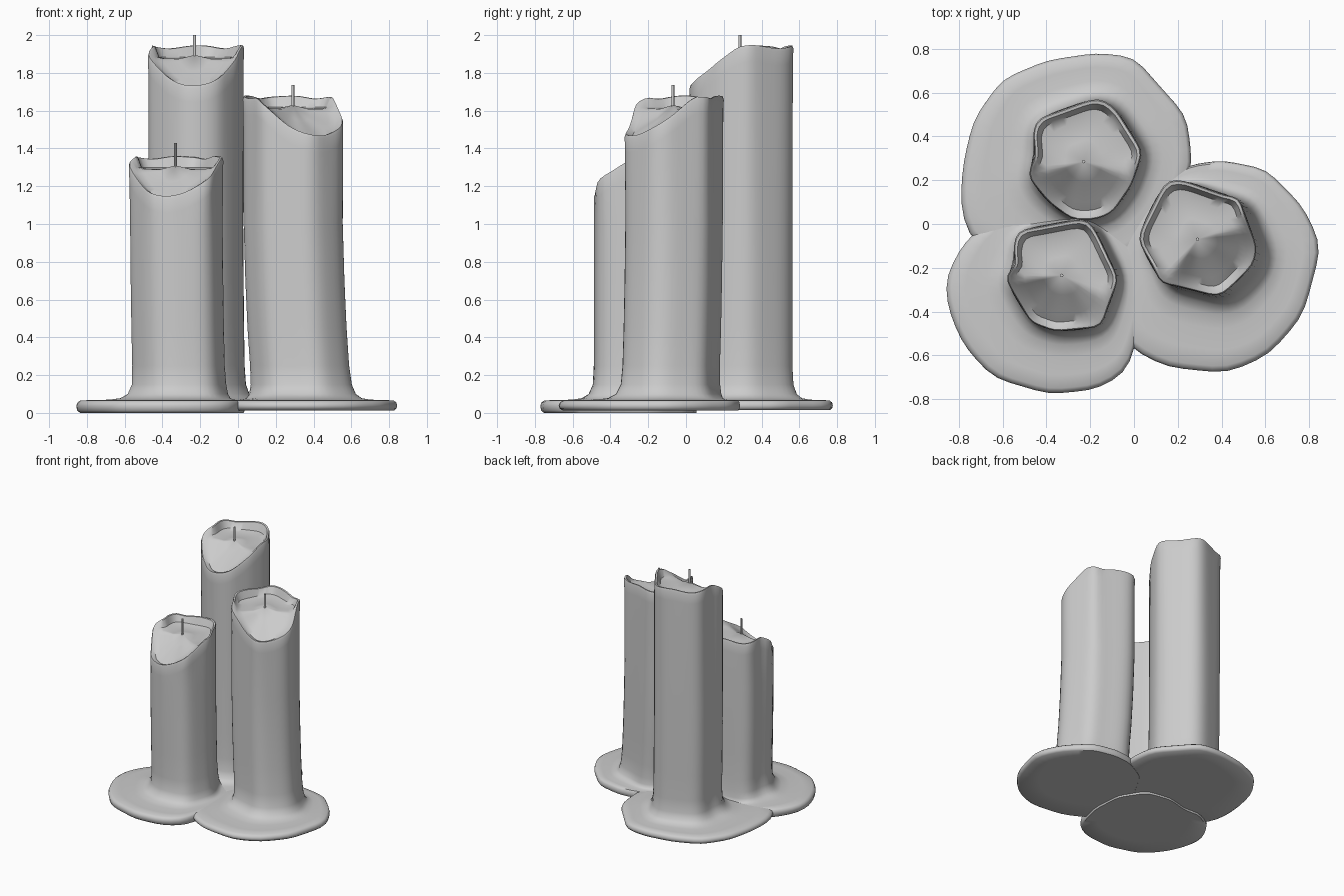
import bpy, bmesh, math

if "Cube" in bpy.data.objects:
    bpy.data.objects.remove(bpy.data.objects["Cube"])

N = 56
ANG = [2 * math.pi * i / N for i in range(N)]


def polar(points, c):
    """Resample an outline as N radii around centre c."""
    pts = sorted((math.atan2(y - c[1], x - c[0]) % (2 * math.pi),
                  math.hypot(x - c[0], y - c[1])) for x, y in points)
    pts = [(pts[-1][0] - 2 * math.pi, pts[-1][1])] + pts + [(pts[0][0] + 2 * math.pi, pts[0][1])]
    out = []
    for a in ANG:
        for (a0, r0), (a1, r1) in zip(pts, pts[1:]):
            if a0 <= a <= a1:
                t = (a - a0) / max(a1 - a0, 1e-6)
                # straight chord between the two points
                d = a1 - a0
                den = r0 * math.sin(t * d) + r1 * math.sin((1 - t) * d)
                out.append(r0 * r1 * math.sin(d) / den if d > 1e-4 else r0)
                break
    return out


def smooth(r, times):
    for _ in range(times):
        r = [(r[i - 1] + 2 * r[i] + r[(i + 1) % N]) / 4 for i in range(N)]
    return r


def loft(name, rings, bottom, top):
    """Skin closed rings, with a fan to a centre point at each end."""
    bm = bmesh.new()
    vs = [[bm.verts.new(p) for p in ring] for ring in rings]
    b, t = bm.verts.new(bottom), bm.verts.new(top)
    for i in range(N):
        j = (i + 1) % N
        bm.faces.new((b, vs[0][j], vs[0][i]))
        bm.faces.new((t, vs[-1][i], vs[-1][j]))
        for lo, hi in zip(vs, vs[1:]):
            bm.faces.new((lo[i], lo[j], hi[j], hi[i]))
    bmesh.ops.recalc_face_normals(bm, faces=bm.faces)
    me = bpy.data.meshes.new(name)
    bm.to_mesh(me)
    bm.free()
    ob = bpy.data.objects.new(name, me)
    bpy.context.collection.objects.link(ob)
    bpy.context.view_layer.objects.active = ob
    ob.select_set(True)
    bpy.ops.object.shade_smooth_by_angle(angle=math.radians(50))
    ob.select_set(False)


def candle(name, c, top, wick_top, notch, shift, z0, rim_pts, puddle_pts):
    rim = smooth(polar(rim_pts, c), 1)
    body = smooth(rim, 4)
    puddle = smooth(polar(puddle_pts, c), 1)
    pool = top - 0.075
    # rim height: lumpy, with a wide melted dip on one side
    rz = []
    for i, a in enumerate(ANG):
        k = max(0.0, math.cos(a - notch))
        lump = 0.5 * (rim[i] - body[i]) + 0.008 * math.sin(5 * a)
        rz.append(top - 0.01 + lump * (1 - k) - 0.205 * k ** 1.25)

    def ring(radii, heights, k=0.0):
        if not isinstance(heights, list):
            heights = [heights] * N
        return [(c[0] + r * math.cos(a) + k * shift[0],
                 c[1] + r * math.sin(a) + k * shift[1], z)
                for r, a, z in zip(radii, ANG, heights)]

    foot = [r * 1.03 for r in body]
    # wax puddle, measured as a blend from candle foot to puddle edge
    def spread(t, z):
        lower = ring(foot, z, 1)
        outer = ring(puddle, z)
        return [tuple(p + (q - p) * t for p, q in zip(u, v)) for u, v in zip(lower, outer)]

    rings = [spread(t, z) for t, z in (
        (0.4, z0), (0.93, z0), (0.985, z0 + 0.012), (1.0, 0.038), (0.98, 0.055),
        (0.92, 0.066), (0.7, 0.068), (0.4, 0.07), (0.2, 0.078), (0.07, 0.1))]
    # candle column
    for z, k, s in ((0.15, 0.95, 1.02), (0.25, 0.75, 1.0), (0.45, 0.45, 1.0),
                    (0.7, 0.2, 1.0), (1.0, 0.0, 1.0)):
        rings.append(ring([r * s for r in body], z, k))
    rings.append(ring([(r + q) / 2 for r, q in zip(body, rim)], [z - 0.09 for z in rz]))
    # rim and melted pool
    rings.append(ring(rim, [z - 0.018 for z in rz]))
    rings.append(ring([r * 0.98 for r in rim], [z - 0.002 for z in rz]))
    rings.append(ring([r * 0.93 for r in rim], [z - 0.004 for z in rz]))
    lip = [min(pool + 0.005, z - 0.014) for z in rz]
    rings.append(ring([r * 0.84 for r in rim], [max(l, min(z - 0.03, pool + 0.01)) for l, z in zip(lip, rz)]))
    rings.append(ring([r * 0.7 for r in body], [0.8 * l + 0.2 * (pool - 0.01) for l in lip]))
    rings.append(ring([r * 0.35 for r in body], [0.4 * l + 0.6 * (pool - 0.005) for l in lip]))
    loft(name + "_candle", rings, (c[0], c[1], z0), (c[0], c[1], pool + 0.02))
    # wick
    h = wick_top - pool + 0.02
    bpy.ops.mesh.primitive_cylinder_add(vertices=8, radius=0.008, depth=h,
                                        location=(c[0], c[1], wick_top - h / 2))
    bpy.context.object.name = name + "_wick"


candle("tall", (-0.23, 0.285), 1.95, 2.0, math.radians(-92), (0.01, 0.0), 0.014,
       [(-0.46, 0.43), (-0.44, 0.48), (-0.19, 0.57), (-0.14, 0.57), (-0.08, 0.52), (0.04, 0.33),
        (-0.01, 0.18), (-0.1, 0.05), (-0.18, 0.02), (-0.28, 0.02), (-0.39, 0.1), (-0.48, 0.21),
        (-0.48, 0.25), (-0.45, 0.3)],
       [(0.0, 0.76), (-0.17, 0.78), (-0.40, 0.745), (-0.60, 0.66), (-0.73, 0.48), (-0.78, 0.27),
        (-0.79, 0.09), (-0.75, -0.07), (-0.55, -0.19), (-0.25, -0.21), (0.0, -0.14), (0.18, 0.02),
        (0.265, 0.27), (0.24, 0.49)])
candle("middle", (0.29, -0.07), 1.685, 1.735, math.radians(-57), (0.045, -0.02), 0.012,
       [(0.11, 0.13), (0.15, 0.2), (0.22, 0.2), (0.42, 0.13), (0.48, 0.12), (0.5, 0.06),
        (0.56, -0.1), (0.55, -0.18), (0.42, -0.31), (0.38, -0.33), (0.18, -0.28), (0.12, -0.27),
        (0.09, -0.2), (0.02, -0.08), (0.03, -0.03)],
       [(0.40, 0.29), (0.60, 0.25), (0.77, 0.08), (0.855, -0.1), (0.77, -0.42), (0.61, -0.60),
        (0.42, -0.68), (0.14, -0.65), (-0.04, -0.55), (-0.09, -0.38), (-0.05, -0.05),
        (0.07, 0.16), (0.26, 0.27)])
candle("short", (-0.33, -0.235), 1.365, 1.43, math.radians(-102), (0.015, 0.0), 0.0,
       [(-0.55, -0.1), (-0.53, -0.03), (-0.47, -0.02), (-0.26, 0.02), (-0.21, 0.02), (-0.17, -0.04),
        (-0.07, -0.25), (-0.12, -0.38), (-0.15, -0.47), (-0.36, -0.49), (-0.47, -0.45),
        (-0.56, -0.3), (-0.59, -0.24), (-0.54, -0.19)],
       [(-0.86, -0.25), (-0.79, -0.11), (-0.73, -0.04), (-0.60, 0.03), (-0.5, 0.01), (-0.3, 0.06),
        (-0.1, 0.03), (0.02, -0.15), (0.04, -0.4), (-0.01, -0.60), (-0.03, -0.67),
        (-0.17, -0.755), (-0.39, -0.775), (-0.645, -0.70), (-0.78, -0.55), (-0.85, -0.38)])
